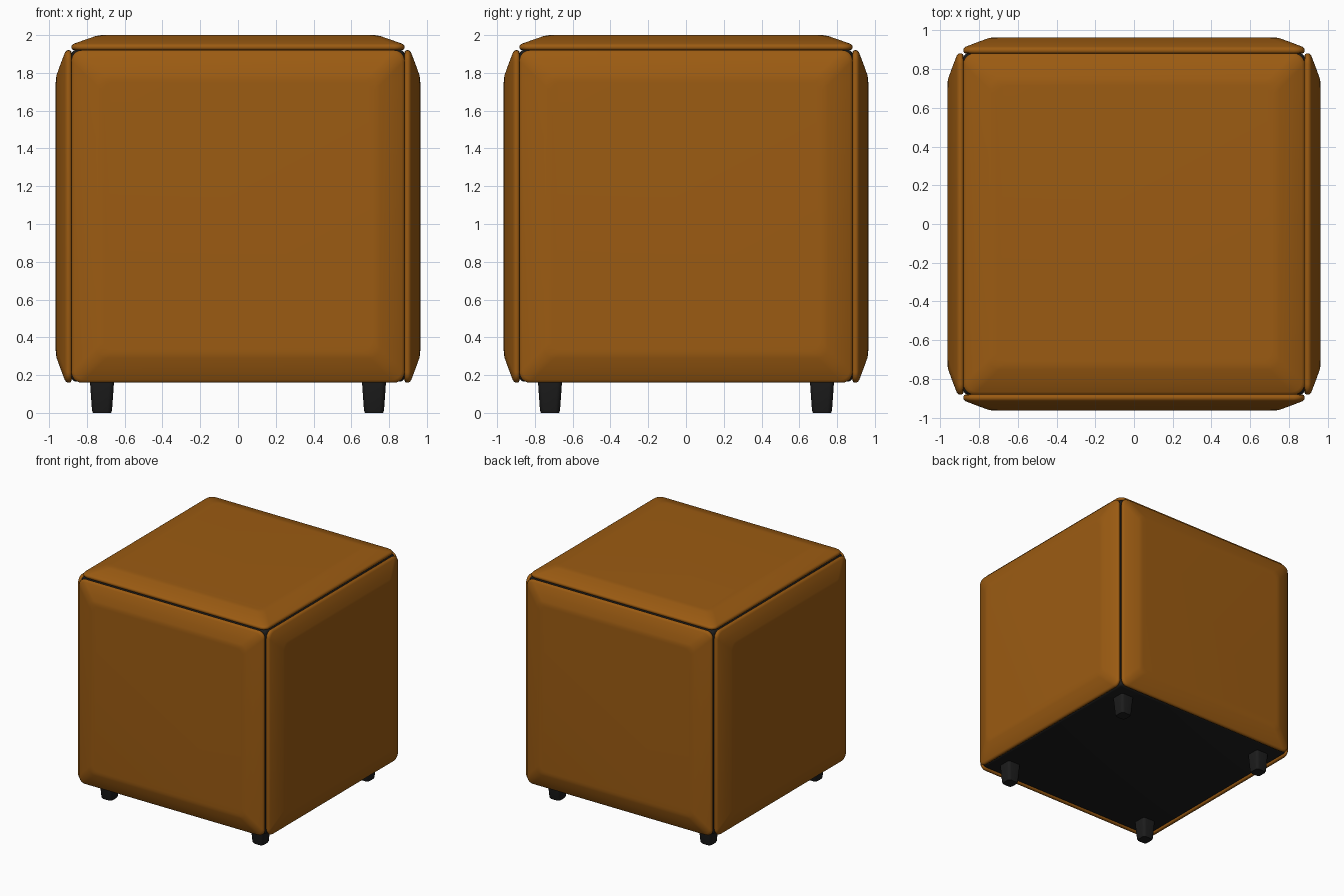
import bpy, bmesh
from math import radians, pi, cos, sin
from mathutils import Matrix, Vector

if "Cube" in bpy.data.objects:
    bpy.data.objects.remove(bpy.data.objects["Cube"])


def material(name, color):
    m = bpy.data.materials.new(name)
    m.diffuse_color = color
    m.use_nodes = True
    m.node_tree.nodes["Principled BSDF"].inputs["Base Color"].default_value = m.diffuse_color
    return m


LEATHER = material("brown_leather", (0.33, 0.105, 0.006, 1))
BLACK = material("black_base", (0.012, 0.012, 0.012, 1))


def finish(name, bm, mat, angle):
    bmesh.ops.recalc_face_normals(bm, faces=bm.faces[:])
    me = bpy.data.meshes.new(name)
    bm.to_mesh(me)
    bm.free()
    me.materials.append(mat)
    ob = bpy.data.objects.new(name, me)
    bpy.context.collection.objects.link(ob)
    bpy.ops.object.select_all(action='DESELECT')
    ob.select_set(True)
    bpy.context.view_layer.objects.active = ob
    bpy.ops.object.shade_smooth_by_angle(angle=radians(angle))
    return ob


def rounded_rect(hx, hy, r, n=5):
    pts = []
    for k, (sx, sy) in enumerate([(1, 1), (-1, 1), (-1, -1), (1, -1)]):
        for i in range(n + 1):
            a = k * pi / 2 + i / n * pi / 2
            pts.append((sx * (hx - r) + r * cos(a), sy * (hy - r) + r * sin(a)))
    return pts


def loft(sections):
    """Skin rounded rectangles given as (half x, half y, radius, z)."""
    bm = bmesh.new()
    rings = [[bm.verts.new((x, y, z)) for x, y in rounded_rect(hx, hy, r)]
             for hx, hy, r, z in sections]
    for a, b in zip(rings, rings[1:]):
        for i in range(len(a)):
            j = (i + 1) % len(a)
            bm.faces.new((a[i], a[j], b[j], b[i]))
    bm.faces.new(rings[0])
    bm.faces.new(rings[-1])
    return bm


# padded panel profile: (inset from edge, height above core)
PROFILE = [(0.016, 0.0), (0.004, 0.004), (0.0, 0.012), (0.0, 0.022),
           (0.004, 0.03), (0.014, 0.037), (0.08, 0.062), (0.13, 0.08), (0.15, 0.084), (0.17, 0.085)]


def panel(name, hx, hy, matrix, depth):
    bm = loft([(hx - i, hy - i, 0.055, z * depth / 0.085) for i, z in PROFILE])
    bm.transform(matrix)
    finish(name, bm, LEATHER, 50)


# four side panels and the top panel
for k, side in enumerate(["front", "right", "back", "left"]):
    m = (Matrix.Rotation(k * pi / 2, 4, 'Z') @ Matrix.Translation((0, -0.88, 1.04))
         @ Matrix.Rotation(pi / 2, 4, 'X'))
    panel(side + "_panel", 0.882, 0.88, m, 0.085)
panel("top_panel", 0.882, 0.882, Matrix.Translation((0, 0, 1.92)), 0.08)

# black inner box with softened edges
bm = bmesh.new()
bmesh.ops.create_cube(bm, size=1)
bmesh.ops.scale(bm, verts=bm.verts[:], vec=(1.764, 1.764, 1.757))
bmesh.ops.translate(bm, verts=bm.verts[:], vec=(0, 0, 1.0435))
bmesh.ops.bevel(bm, geom=bm.edges[:], offset=0.025, segments=3, profile=0.5, affect='EDGES')
finish("core_box", bm, BLACK, 40)

# tapered feet
for x, fx in ((-0.72, "left"), (0.72, "right")):
    for y, fy in ((-0.72, "front"), (0.72, "back")):
        bm = loft([(0.048, 0.048, 0.025, 0.0), (0.053, 0.053, 0.025, 0.012),
                   (0.064, 0.064, 0.025, 0.17)])
        bm.transform(Matrix.Translation((x, y, 0)))
        finish(f"{fy}_{fx}_foot", bm, BLACK, 40)
